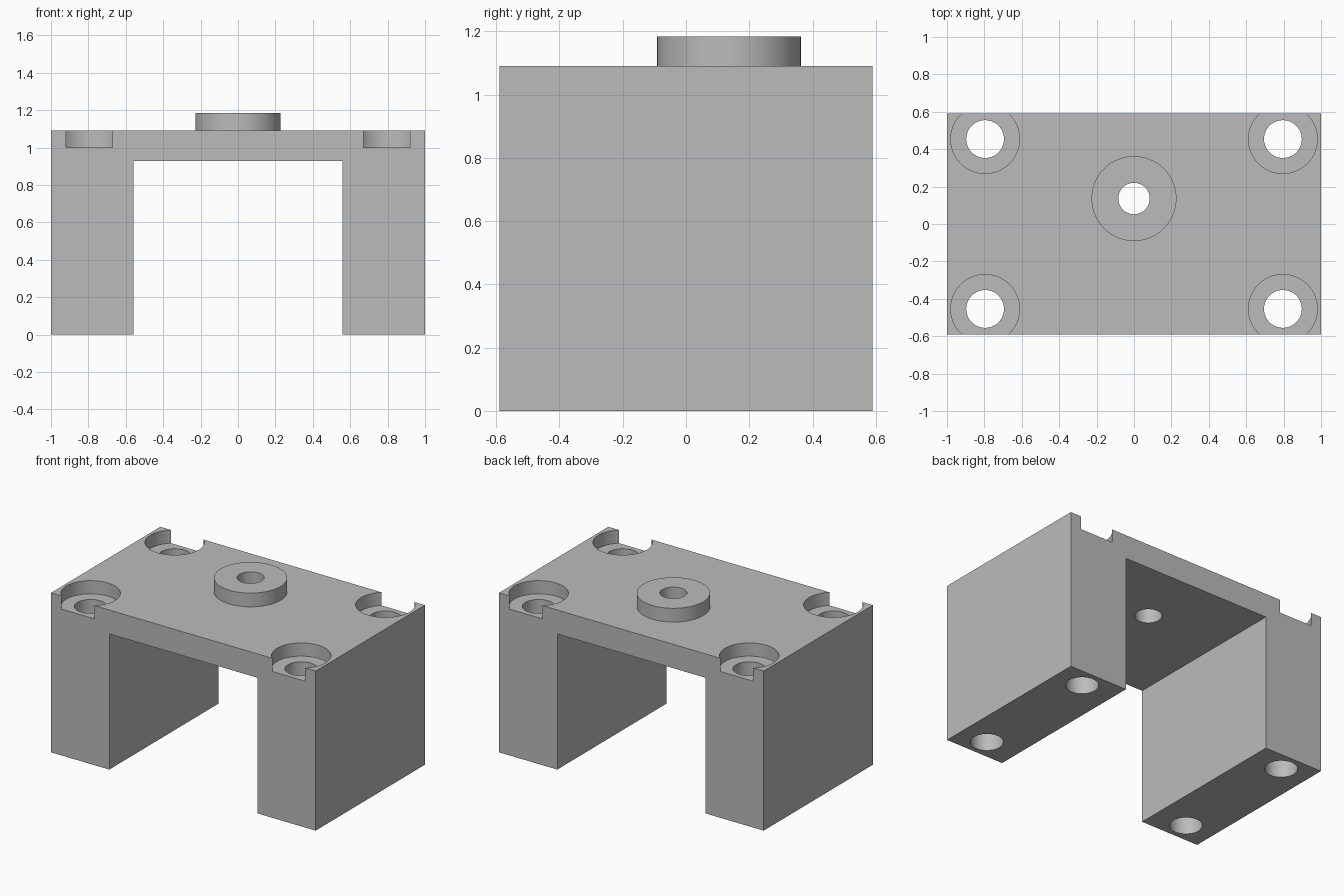
import bpy

cube = bpy.data.objects.get("Cube")
if cube:
    bpy.data.objects.remove(cube, do_unlink=True)

grey = bpy.data.materials.new("plain grey")
grey.use_nodes = True
COLOUR = (0.5, 0.5, 0.5, 1)
grey.diffuse_color = COLOUR
grey.node_tree.nodes["Principled BSDF"].inputs["Base Color"].default_value = COLOUR

DEPTH = 0.59       # half depth
TOP = 1.09         # top of the plate
BOSS_TOP = 1.184
BOSS_Y = 0.136


def cylinder(name, x, y, z0, z1, radius):
    bpy.ops.mesh.primitive_cylinder_add(vertices=96, radius=radius, depth=z1 - z0,
                                        location=(x, y, (z0 + z1) / 2))
    obj = bpy.context.object
    obj.name = name
    obj.data.materials.append(grey)
    return obj


def combine(target, tool, operation):
    mod = target.modifiers.new(tool.name, 'BOOLEAN')
    mod.operation = operation
    mod.solver = 'EXACT'
    mod.object = tool
    bpy.context.view_layer.objects.active = target
    bpy.ops.object.modifier_apply(modifier=mod.name)
    bpy.data.objects.remove(tool, do_unlink=True)


# Bridge body: an upside-down U profile extruded front to back
profile = [(-1, 0), (-0.56, 0), (-0.56, 0.927), (0.56, 0.927),
           (0.56, 0), (1, 0), (1, TOP), (-1, TOP)]
n = len(profile)
verts = [(x, y, z) for y in (-DEPTH, DEPTH) for x, z in profile]
faces = [tuple(range(n)), tuple(reversed(range(n, 2 * n)))]
faces += [(i, i + n, (i + 1) % n + n, (i + 1) % n) for i in range(n)]
mesh = bpy.data.meshes.new("bridge_block")
mesh.from_pydata(verts, [], faces)
mesh.materials.append(grey)
block = bpy.data.objects.new("bridge_block", mesh)
bpy.context.collection.objects.link(block)

# Raised centre boss with a through hole
combine(block, cylinder("boss", 0, BOSS_Y, TOP - 0.05, BOSS_TOP, 0.227), 'UNION')
combine(block, cylinder("boss_hole", 0, BOSS_Y, 0.8, 1.3, 0.084), 'DIFFERENCE')

# Counterbored bolt holes running down through the legs
for x in (-0.796, 0.796):
    for y in (-0.454, 0.454):
        combine(block, cylinder("counterbore", x, y, 1.0, 1.3, 0.184), 'DIFFERENCE')
        combine(block, cylinder("bolt_hole", x, y, -0.1, 1.2, 0.101), 'DIFFERENCE')

bpy.ops.object.select_all(action='DESELECT')
block.select_set(True)
bpy.context.view_layer.objects.active = block
bpy.ops.object.shade_smooth_by_angle(angle=0.5)
